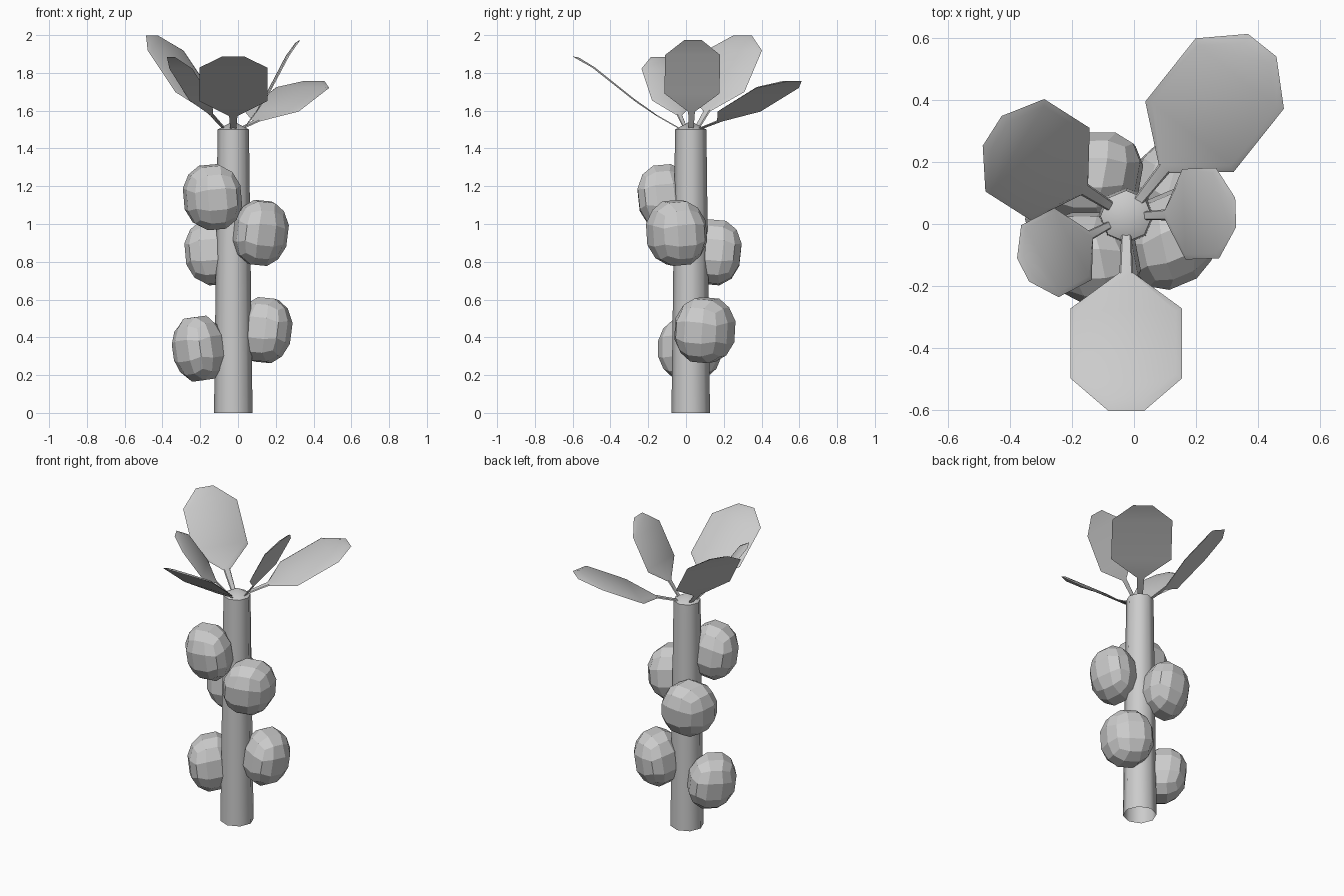
import bpy, bmesh
from math import radians, cos, sin, pi, atan2
from mathutils import Matrix

if "Cube" in bpy.data.objects:
    bpy.data.objects.remove(bpy.data.objects["Cube"])

CX, CY = -0.025, 0.025   # trunk axis


def finish(name, bm, smooth=None):
    bmesh.ops.recalc_face_normals(bm, faces=bm.faces)
    me = bpy.data.meshes.new(name)
    bm.to_mesh(me)
    bm.free()
    ob = bpy.data.objects.new(name, me)
    bpy.context.collection.objects.link(ob)
    if smooth:
        bpy.ops.object.select_all(action='DESELECT')
        ob.select_set(True)
        bpy.context.view_layer.objects.active = ob
        bpy.ops.object.shade_smooth_by_angle(angle=radians(smooth))
    return ob


# Trunk: tapered, open underneath, low cone on top
bm = bmesh.new()
rings = [[bm.verts.new((r * cos(i * pi / 4), r * sin(i * pi / 4), z)) for i in range(8)]
         for r, z in ((0.102, 0), (0.083, 1.5))]
tip = bm.verts.new((0, 0, 1.545))
for i in range(8):
    j = (i + 1) % 8
    bm.faces.new((rings[0][i], rings[0][j], rings[1][j], rings[1][i]))
    bm.faces.new((rings[1][i], rings[1][j], tip))
bm.transform(Matrix.Translation((CX, CY, 0)))
finish("trunk", bm, 50)

# Fruits: faceted rounded cubes, flattened towards the trunk
fruits = [(-0.135, -0.11, 1.142), (0.12, -0.05, 0.953), (-0.127, 0.147, 0.85),
          (0.14, 0.10, 0.438), (-0.205, 0.02, 0.34)]
for n, (x, y, z) in enumerate(fruits, 1):
    bm = bmesh.new()
    bmesh.ops.create_cube(bm, size=2)
    bmesh.ops.subdivide_edges(bm, edges=bm.edges[:], cuts=2, use_grid_fill=True)
    for v in bm.verts:
        v.co = v.co.normalized()
    bm.transform(Matrix.Translation((x, y, z))
                 @ Matrix.Rotation(atan2(y - CY, x - CX), 4, 'Z')
                 @ Matrix.Rotation(radians(8), 4, 'Y')
                 @ Matrix.Diagonal((0.145, 0.172, 0.186, 1))
                 @ Matrix.Rotation(radians(45), 4, 'Z'))
    finish(f"fruit_{n}", bm)

# Leaf outlines: (distance, half width, height); upper face is inset for a bevelled rim
lower = [(0, 0.016, 0), (0.145, 0.022, -0.012), (0.285, 0.18, -0.012),
         (0.57, 0.18, 0.008), (0.69, 0.058, -0.002)]
upper = [(0, 0.012, 0.006), (0.15, 0.017, -0.006), (0.30, 0.160, -0.003),
         (0.56, 0.160, 0.017), (0.66, 0.052, 0.012)]


def leaf(name, heading, pitch, size):
    bm = bmesh.new()
    rims = []
    for pts in (lower, upper):
        left = [bm.verts.new((s, w, h)) for s, w, h in pts]
        right = [bm.verts.new((s, -w, h)) for s, w, h in pts]
        for i in range(len(pts) - 1):
            bm.faces.new((left[i], right[i], right[i + 1], left[i + 1]))
        rims.append(left + right[::-1])
    a, b = rims
    for i in range(len(a)):
        j = (i + 1) % len(a)
        bm.faces.new((a[i], a[j], b[j], b[i]))
    bm.transform(Matrix.Translation((CX, CY, 1.5))
                 @ Matrix.Rotation(radians(heading), 4, 'Z')
                 @ Matrix.Translation((0.055, 0, 0))
                 @ Matrix.Rotation(radians(-pitch), 4, 'Y')
                 @ Matrix.Scale(size, 4))
    finish(name, bm, 25)


# Crown of leaves
leaf("leaf_front", 270, 34.3, 1.0)
leaf("leaf_back_right", 51.5, 21.7, 1.01)
leaf("leaf_back_left", 147.5, 47.7, 0.98)
leaf("leaf_right", 2, 58, 0.81)
leaf("leaf_front_left", 207.5, 50.5, 0.725)
